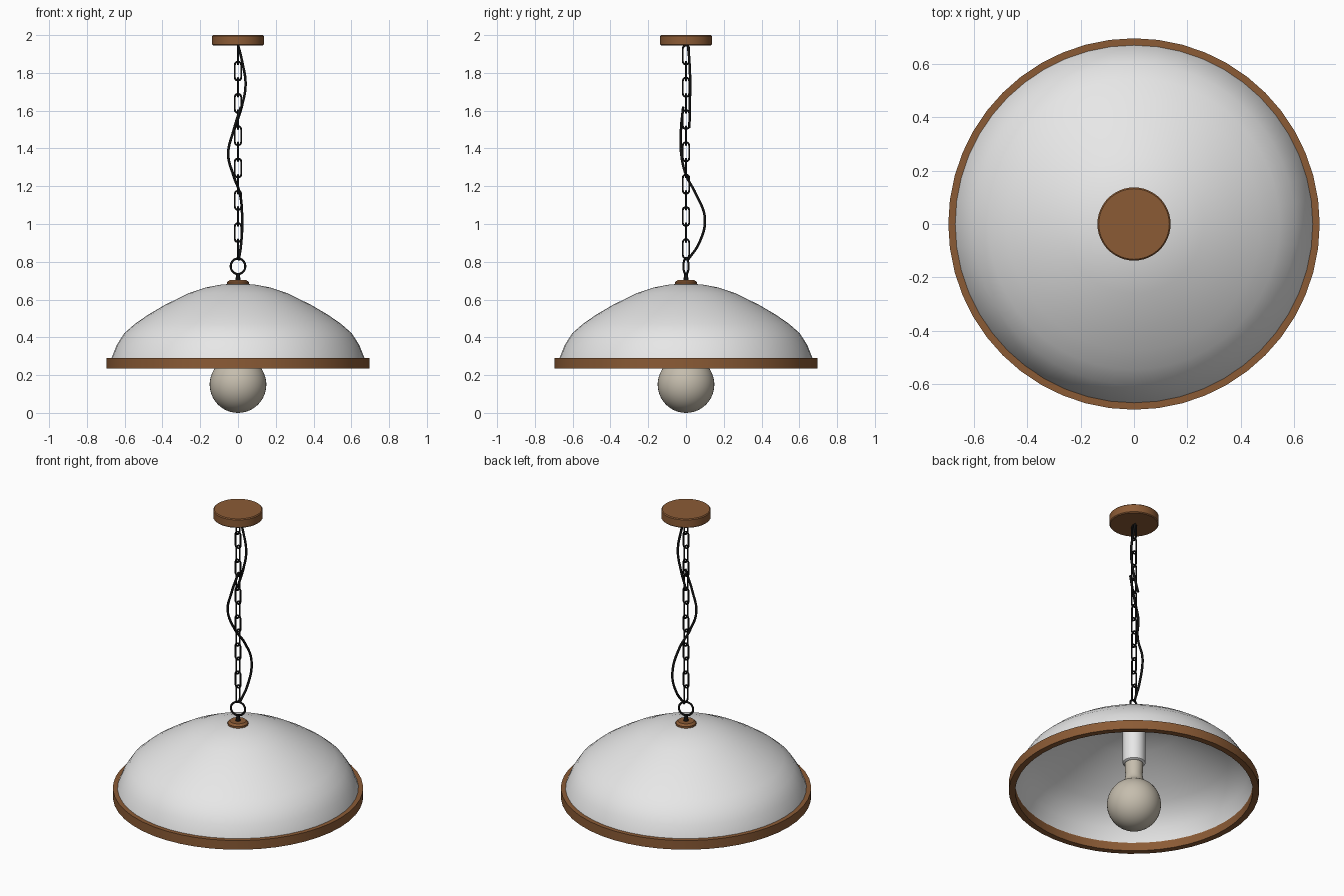
import bpy, math

if "Cube" in bpy.data.objects:
    bpy.data.objects.remove(bpy.data.objects["Cube"])


def material(name, rgb):
    m = bpy.data.materials.new(name)
    m.diffuse_color = (*rgb, 1)
    m.use_nodes = True
    m.node_tree.nodes["Principled BSDF"].inputs["Base Color"].default_value = m.diffuse_color
    return m


WHITE = material("white_enamel", (0.8, 0.8, 0.8))
BROWN = material("brown_wood", (0.26, 0.105, 0.036))
BLACK = material("black_metal", (0.006, 0.006, 0.006))
GLASS = material("warm_glass", (0.56, 0.51, 0.42))


def finish(ob, mat, angle=40):
    ob.data.materials.clear()
    ob.data.materials.append(mat)
    bpy.ops.object.select_all(action='DESELECT')
    ob.select_set(True)
    bpy.context.view_layer.objects.active = ob
    bpy.ops.object.shade_smooth_by_angle(angle=math.radians(angle))
    return ob


def lathe(name, profile, mat, segments=48, closed=False):
    """Revolve (radius, z) points about z; points with radius 0 become poles."""
    verts, rings, faces = [], [], []
    for r, z in profile:
        n = 1 if r == 0 else segments
        rings.append([len(verts) + i for i in range(n)])
        for i in range(n):
            a = 2 * math.pi * i / segments
            verts.append((r * math.cos(a), r * math.sin(a), z))
    pairs = list(zip(rings, rings[1:]))
    if closed:
        pairs.append((rings[-1], rings[0]))
    for lo, hi in pairs:
        for i in range(segments):
            j = (i + 1) % segments
            quad = [lo[i % len(lo)], lo[j % len(lo)], hi[j % len(hi)], hi[i % len(hi)]]
            faces.append(list(dict.fromkeys(quad)))
    me = bpy.data.meshes.new(name)
    me.from_pydata(verts, [], faces)
    ob = bpy.data.objects.new(name, me)
    bpy.context.collection.objects.link(ob)
    return finish(ob, mat)


def tube(name, points, radius, cyclic=False, smooth=False):
    """Round wire along a path, turned into a mesh."""
    cu = bpy.data.curves.new(name, 'CURVE')
    cu.dimensions = '3D'
    cu.bevel_depth = radius
    cu.bevel_resolution = 2
    cu.use_fill_caps = True
    if smooth:
        sp = cu.splines.new('BEZIER')
        sp.bezier_points.add(len(points) - 1)
        for bp, p in zip(sp.bezier_points, points):
            bp.co = p
            bp.handle_left_type = bp.handle_right_type = 'AUTO'
        sp.resolution_u = 8
    else:
        sp = cu.splines.new('POLY')
        sp.points.add(len(points) - 1)
        for sp_pt, p in zip(sp.points, points):
            sp_pt.co = (*p, 1)
    sp.use_cyclic_u = cyclic
    ob = bpy.data.objects.new(name, cu)
    bpy.context.collection.objects.link(ob)
    bpy.ops.object.select_all(action='DESELECT')
    ob.select_set(True)
    bpy.context.view_layer.objects.active = ob
    bpy.ops.object.convert(target='MESH')
    return finish(bpy.context.object, BLACK, 60)


def oval(z, half_w, half_h, turn, n=24):
    """Stadium loop standing upright, turned about z."""
    pts = []
    for i in range(n):
        a = math.pi * i / (n / 2 - 1) if i < n / 2 else math.pi * (i - 1) / (n / 2 - 1)
        w = half_w * math.cos(a)
        h = half_w * math.sin(a) + (half_h - half_w) * (1 if i < n / 2 else -1)
        pts.append((w * math.cos(turn), w * math.sin(turn), z + h))
    return pts


# ceiling canopy
lathe("ceiling_canopy", [(0, 1.945), (0.132, 1.945), (0.137, 1.95), (0.137, 1.995),
                         (0.132, 2.0), (0, 2.0)], BROWN)

# domed shade, thin wall with an inner and an outer skin
dome = [(0.682, 0.245), (0.668, 0.295), (0.642, 0.36), (0.602, 0.422), (0.545, 0.472),
        (0.475, 0.52), (0.385, 0.573), (0.26, 0.634), (0.17, 0.664), (0.085, 0.68), (0, 0.684)]
inner = [(max(r - 0.01, 0), z - 0.008 * (1 - r)) for r, z in reversed(dome)]
lathe("shade", dome + inner, WHITE, closed=False)

# wooden rim band
lathe("shade_rim", [(0.66, 0.235), (0.695, 0.235), (0.695, 0.291), (0.66, 0.291)],
      BROWN, closed=True)

# cap, post and hanging ring above the shade
lathe("shade_cap", [(0, 0.67), (0.057, 0.67), (0.057, 0.692), (0.045, 0.703), (0, 0.703)], BROWN, 32)
lathe("cap_post", [(0, 0.7), (0.014, 0.7), (0.012, 0.715), (0.008, 0.74), (0, 0.74)], BLACK, 16)
tube("hanging_ring", oval(0.776, 0.041, 0.041, math.radians(20), 40), 0.006, True)

# chain of alternating links
for i in range(13):
    tube(f"chain_link_{i + 1:02d}", oval(1.895 - i * 0.0855, 0.017, 0.05,
                                         math.pi / 2 if i % 2 == 0 else 0), 0.005, True)

# power cable in two overlapping lengths
tube("upper_cable", [(0, 0.01, 1.95), (0.022, 0.018, 1.86), (0.04, 0.022, 1.74),
                     (0.022, 0.02, 1.63), (-0.015, 0.018, 1.51)], 0.007, smooth=True)
tube("lower_cable", [(0.015, -0.015, 1.62), (-0.025, -0.027, 1.49), (-0.052, -0.025, 1.37),
                     (-0.025, 0.0, 1.26), (0.01, 0.052, 1.16), (0.022, 0.1, 1.03),
                     (0.017, 0.07, 0.9), (0.004, 0.01, 0.81)], 0.007, smooth=True)

# lamp holder
lathe("lamp_holder", [(0, 0.41), (0.055, 0.41), (0.063, 0.416), (0.063, 0.67), (0, 0.67)], WHITE, 32)

# globe bulb with neck
R = 0.15
globe = [(R * math.sin(a), R - R * math.cos(a)) for a in
         (math.pi * 0.86 * i / 20 for i in range(21))]
lathe("bulb", globe + [(0.052, 0.31), (0.047, 0.335), (0.05, 0.37), (0.05, 0.415), (0, 0.415)], GLASS, 40)
